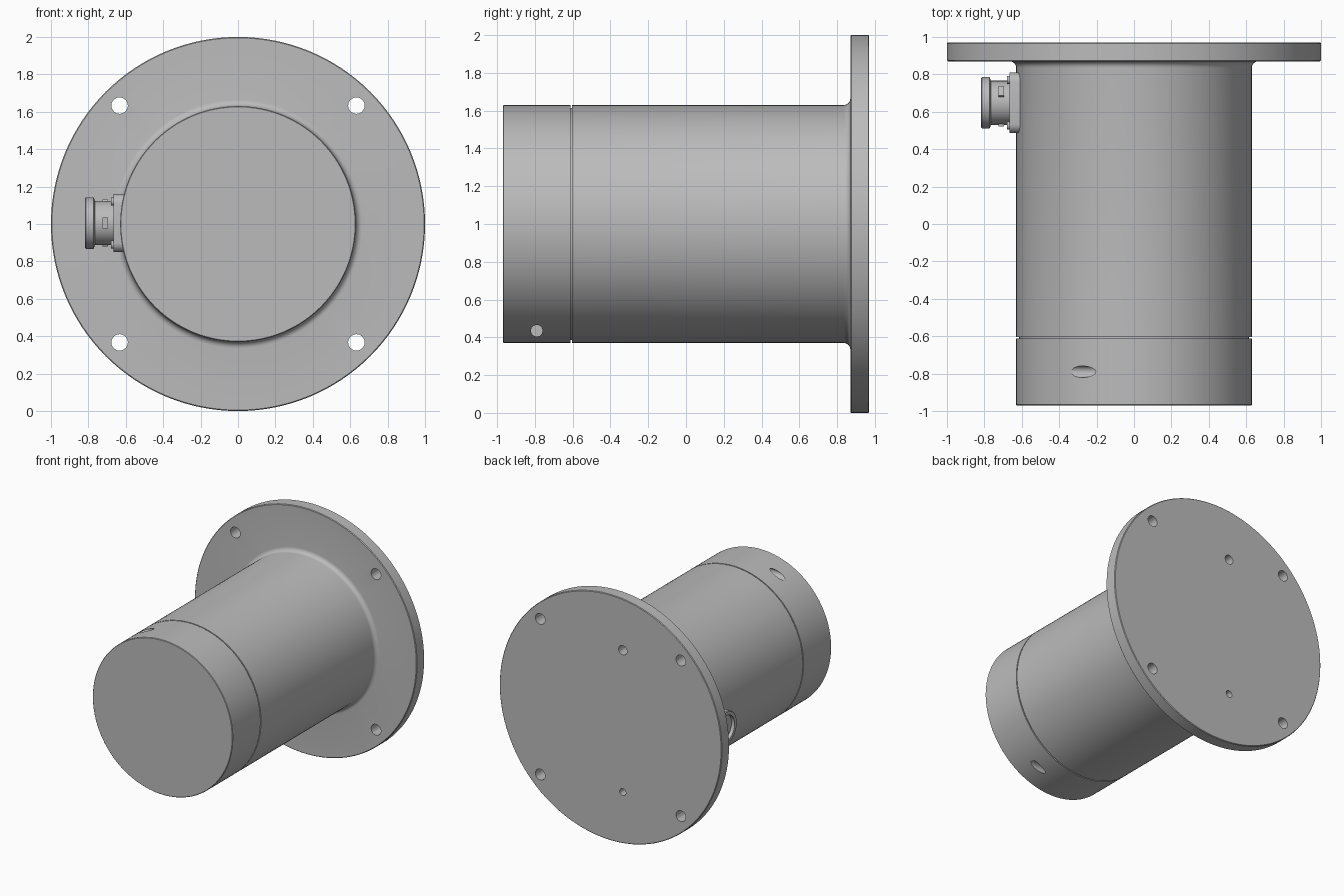
import bpy, bmesh, math
from mathutils import Matrix, Vector

if "Cube" in bpy.data.objects:
    bpy.data.objects.remove(bpy.data.objects["Cube"])

metal = bpy.data.materials.new("grey metal")
metal.diffuse_color = (0.5, 0.5, 0.5, 1)
metal.use_nodes = True
metal.node_tree.nodes["Principled BSDF"].inputs["Base Color"].default_value = metal.diffuse_color


def finish(bm, name, smooth=True):
    bmesh.ops.remove_doubles(bm, verts=bm.verts, dist=1e-5)
    bmesh.ops.recalc_face_normals(bm, faces=bm.faces)
    me = bpy.data.meshes.new(name)
    bm.to_mesh(me)
    bm.free()
    me.materials.append(metal)
    ob = bpy.data.objects.new(name, me)
    bpy.context.collection.objects.link(ob)
    if smooth:
        shade(ob)
    return ob


def shade(ob):
    bpy.ops.object.select_all(action='DESELECT')
    bpy.context.view_layer.objects.active = ob
    ob.select_set(True)
    bpy.ops.object.shade_smooth_by_angle(angle=math.radians(30))


def lathe(name, profile, centre, axis, steps):
    """Turn (distance along axis, radius) points around an axis through centre."""
    axis, centre = Vector(axis), Vector(centre)
    bm = bmesh.new()
    vs = [bm.verts.new(centre + axis * d + Vector((0, 0, r))) for d, r in profile]
    edges = [bm.edges.new(p) for p in zip(vs, vs[1:])]
    bmesh.ops.spin(bm, geom=vs + edges, cent=centre, axis=axis,
                   angle=2 * math.pi, steps=steps)
    return finish(bm, name)


def drill(target, holes):
    """Cut round holes given as (centre, radius, length, axis letter)."""
    bm = bmesh.new()
    for c, r, length, ax in holes:
        rot = Matrix.Rotation(math.pi / 2, 4, 'X' if ax == 'y' else 'Y')
        bmesh.ops.create_cone(bm, cap_ends=True, segments=24, radius1=r, radius2=r,
                              depth=length, matrix=Matrix.Translation(c) @ rot)
    cutter = finish(bm, target.name + "_hole_cutter", False)
    cutter.hide_render = True
    mod = target.modifiers.new("holes", 'BOOLEAN')
    mod.object, mod.operation, mod.solver = cutter, 'DIFFERENCE', 'EXACT'
    bpy.context.view_layer.objects.active = target
    bpy.ops.object.modifier_apply(modifier=mod.name)
    bpy.data.objects.remove(cutter)
    shade(target)


R = 0.63
# Housing with narrow neck, fillet and mounting flange
fillet = [(0.835 + 0.035 * math.sin(a), R + 0.035 * (1 - math.cos(a)))
          for a in [i * math.pi / 12 for i in range(7)]]
housing = lathe("housing_and_flange",
                [(-0.612, 0), (-0.612, R - 0.015), (-0.603, R - 0.015), (-0.603, R)]
                + fillet + [(0.87, 0.995), (0.875, 1), (0.965, 1), (0.97, 0.995), (0.97, 0)],
                (0, 0, 1), (0, 1, 0), 128)
bolts = [((sx * 0.633, 0.92, 1 + sz * 0.633), 0.044, 0.3, 'y')
         for sx in (-1, 1) for sz in (-1, 1)]
pins = [((-0.11, 0.97, 1.577), 0.038, 0.2, 'y'), ((-0.11, 0.97, 0.423), 0.028, 0.2, 'y')]
drill(housing, bolts + pins)

# End cap with two sideways screw holes
cap = lathe("end_cap", [(-0.97, 0), (-0.97, R - 0.004), (-0.966, R), (-0.612, R), (-0.612, 0)],
            (0, 0, 1), (0, 1, 0), 128)
drill(cap, [((-0.32, -0.79, 1.565), 0.031, 0.4, 'x'), ((0.32, -0.79, 0.435), 0.031, 0.4, 'x')])

# Side connector: square base plate with rounded corners
C = Vector((-0.60, 0.648, 1.005))
bm = bmesh.new()
bmesh.ops.create_cube(bm, size=1, matrix=Matrix.Translation(C + Vector((-0.03, 0, 0)))
                      @ Matrix.Diagonal((0.07, 0.325, 0.31, 1)))
corners = [e for e in bm.edges
           if abs(e.verts[0].co.x - e.verts[1].co.x) > 0.05]
bmesh.ops.bevel(bm, geom=corners, offset=0.05, segments=5, affect='EDGES', profile=0.5)
finish(bm, "connector_plate")

# Connector barrel with end rim and shallow socket
lathe("connector_barrel", [(0.03, 0), (0.03, 0.118), (0.165, 0.118), (0.172, 0.138),
                           (0.212, 0.138), (0.218, 0.132), (0.218, 0.105),
                           (0.19, 0.105), (0.19, 0)], C, (-1, 0, 0), 48)

# Small locking lugs and plate screws
bm = bmesh.new()
for i in range(3):
    turn = Matrix.Rotation(math.pi / 2 + i * 2 * math.pi / 3, 4, 'X')
    bmesh.ops.create_cube(bm, size=1, matrix=Matrix.Translation(C) @ turn
                          @ Matrix.Translation((-0.11, 0, 0.118))
                          @ Matrix.Diagonal((0.028, 0.06, 0.02, 1)))
finish(bm, "connector_lugs", False)
bm = bmesh.new()
for sy in (-1, 1):
    for sz in (-1, 1):
        bmesh.ops.create_cone(bm, cap_ends=True, segments=16, radius1=0.022, radius2=0.022,
                              depth=0.02, matrix=Matrix.Translation(
                                  C + Vector((-0.07, sy * 0.122, sz * 0.115)))
                              @ Matrix.Rotation(math.pi / 2, 4, 'Y'))
finish(bm, "connector_screws")
